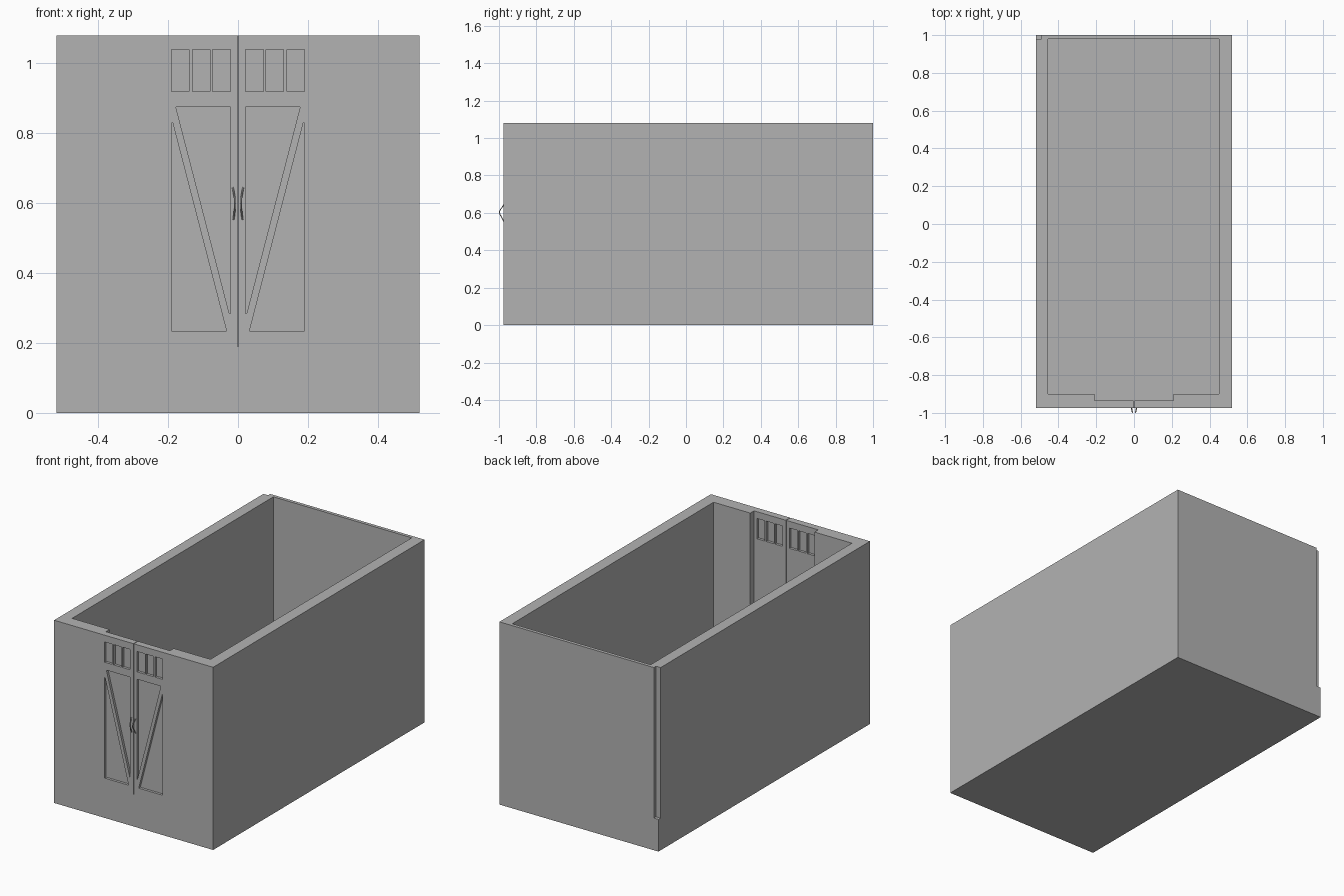
import bpy
import bmesh

if "Cube" in bpy.data.objects:
    bpy.data.objects.remove(bpy.data.objects["Cube"], do_unlink=True)

grey = bpy.data.materials.new("plain grey")
grey.use_nodes = True
grey.diffuse_color = (0.45, 0.45, 0.45, 1)
grey.node_tree.nodes["Principled BSDF"].inputs["Base Color"].default_value = grey.diffuse_color

FRONT, BACK, TOP, FLOOR = -0.975, 1.0, 1.08, 0.19
HALF, DOOR_HALF, DOOR_IN = 0.52, 0.21, -0.935


def prism(name, outline, y0, y1):
    """Extrude an x-z outline from y0 to y1."""
    bm = bmesh.new()
    near = [bm.verts.new((x, y0, z)) for x, z in outline]
    far = [bm.verts.new((x, y1, z)) for x, z in outline]
    bm.faces.new(near)
    bm.faces.new(far[::-1])
    n = len(outline)
    for i in range(n):
        j = (i + 1) % n
        bm.faces.new((near[i], far[i], far[j], near[j]))
    bmesh.ops.recalc_face_normals(bm, faces=bm.faces)
    mesh = bpy.data.meshes.new(name)
    bm.to_mesh(mesh)
    bm.free()
    mesh.materials.append(grey)
    obj = bpy.data.objects.new(name, mesh)
    bpy.context.collection.objects.link(obj)
    return obj


def rect(x0, x1, z0, z1):
    return [(x0, z0), (x1, z0), (x1, z1), (x0, z1)]


def carve(obj, cutters):
    """Subtract the cutters, keep the result and discard the helpers."""
    for cutter in cutters:
        cutter.hide_render = True
        mod = obj.modifiers.new("cut", "BOOLEAN")
        mod.operation = "DIFFERENCE"
        mod.solver = "EXACT"
        mod.object = cutter
    graph = bpy.context.evaluated_depsgraph_get()
    mesh = bpy.data.meshes.new_from_object(obj.evaluated_get(graph))
    obj.modifiers.clear()
    obj.data = mesh
    for cutter in cutters:
        bpy.data.objects.remove(cutter, do_unlink=True)


# Open-topped shell with a doorway and a slim notch in one back corner
shell = prism("shell", rect(-HALF, HALF, 0, TOP), FRONT, BACK)
carve(shell, [
    prism("room_cutter", rect(-0.455, 0.45, FLOOR, 1.3), -0.9, 0.98),
    prism("doorway_cutter", rect(-DOOR_HALF, DOOR_HALF, FLOOR, 1.3), -1.1, -0.88),
    prism("notch_cutter", rect(-0.6, -0.49, FLOOR, 1.3), 0.98, 1.1),
])

# Pair of mirrored doors with sunken panels and panes
DEPTH = 0.015
PANES = [(0.022, 0.073), (0.08, 0.13), (0.14, 0.19)]
UPPER = [(0.178, 0.876), (0.022, 0.876), (0.022, 0.285), (0.025, 0.285)]
LOWER = [(0.19, 0.83), (0.187, 0.83), (0.033, 0.235), (0.19, 0.235)]

for side, s in (("left", 1), ("right", -1)):
    def flip(outline):
        return [(s * x, z) for x, z in outline]

    door = prism(side + "_door", flip(rect(0.0015, DOOR_HALF, FLOOR, TOP)), FRONT, DOOR_IN)
    cutters = [prism("panel_cutter", flip(p), -1.1, FRONT + DEPTH) for p in (UPPER, LOWER)]
    for x0, x1 in PANES:
        pane = flip(rect(x0, x1, 0.92, 1.04))
        cutters.append(prism("pane_cutter", pane, -1.1, FRONT + DEPTH))
        cutters.append(prism("pane_cutter", pane, DOOR_IN - DEPTH, -0.85))
    carve(door, cutters)

    # Bowed pull handle
    curve = bpy.data.curves.new(side + "_handle", "CURVE")
    curve.dimensions = "3D"
    curve.bevel_depth = 0.0025
    curve.bevel_resolution = 1
    curve.resolution_u = 5
    curve.use_fill_caps = True
    path = [(0.015, -0.974, 0.645), (0.012, -0.983, 0.63), (0.009, -0.997, 0.605),
            (0.01, -0.985, 0.575), (0.013, -0.974, 0.553)]
    spline = curve.splines.new("BEZIER")
    spline.bezier_points.add(len(path) - 1)
    for point, (x, y, z) in zip(spline.bezier_points, path):
        point.co = (s * x, y, z)
        point.handle_left_type = point.handle_right_type = "AUTO"
    curve.materials.append(grey)
    bpy.context.collection.objects.link(bpy.data.objects.new(side + "_handle", curve))
